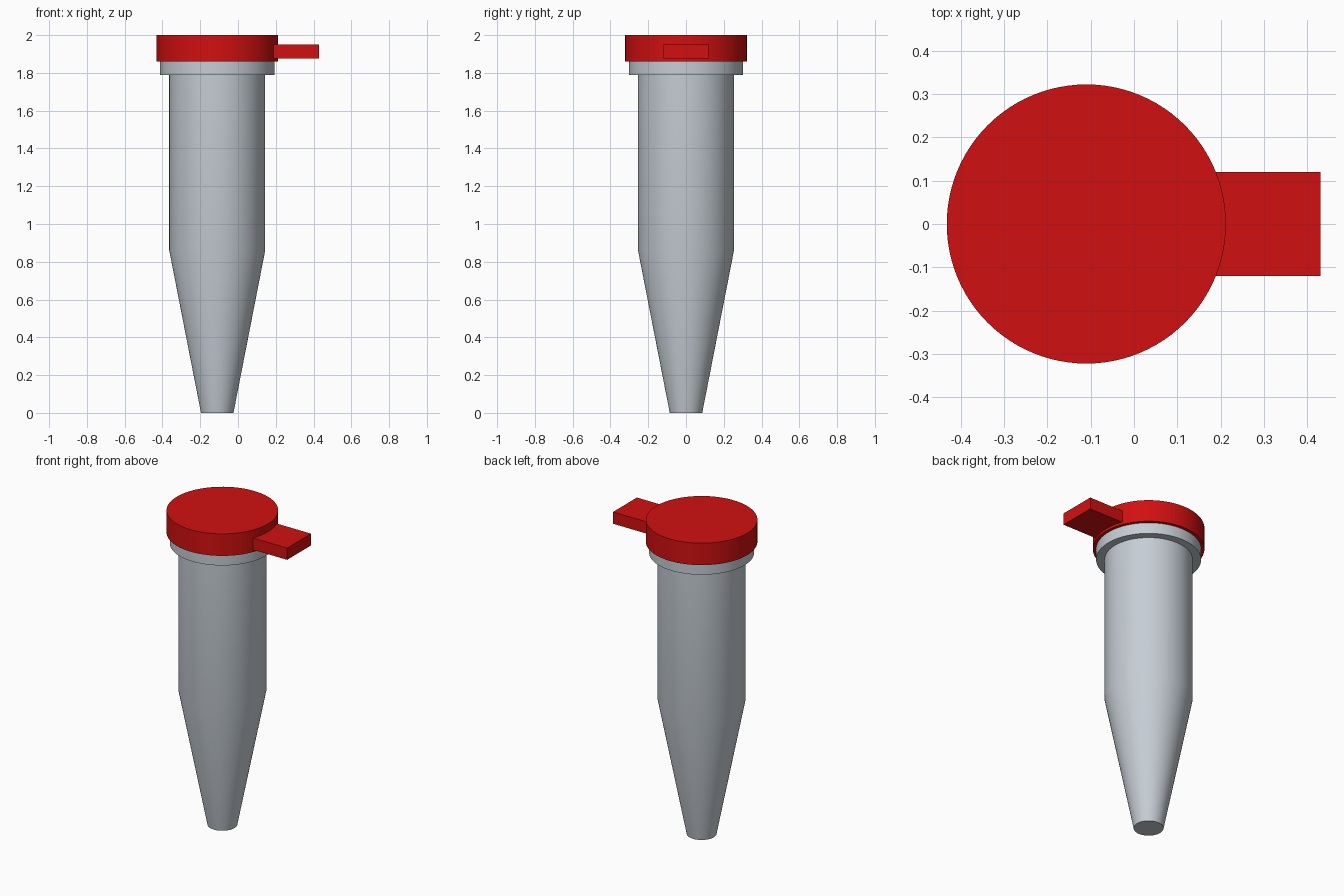
import bpy
import bmesh
import math

default = bpy.data.objects.get("Cube")
if default:
    bpy.data.objects.remove(default, do_unlink=True)

AXIS_X = -0.11
SIDES = 96


def make_material(name, rgb):
    mat = bpy.data.materials.new(name)
    mat.use_nodes = True
    color = (*rgb, 1.0)
    mat.diffuse_color = color
    mat.node_tree.nodes["Principled BSDF"].inputs["Base Color"].default_value = color
    return mat


def finish(name, bm, mat, smooth=False):
    bmesh.ops.recalc_face_normals(bm, faces=bm.faces)
    mesh = bpy.data.meshes.new(name)
    bm.to_mesh(mesh)
    bm.free()
    mesh.materials.append(mat)
    obj = bpy.data.objects.new(name, mesh)
    bpy.context.collection.objects.link(obj)
    if smooth:
        bpy.ops.object.select_all(action="DESELECT")
        obj.select_set(True)
        bpy.context.view_layer.objects.active = obj
        bpy.ops.object.shade_smooth_by_angle(angle=math.radians(30))
    return obj


def turned(name, profile, mat):
    """Closed round solid from (radius, height) pairs, bottom to top."""
    bm = bmesh.new()
    rings = []
    for r, z in profile:
        angles = [math.tau * i / SIDES for i in range(SIDES)]
        rings.append([bm.verts.new((AXIS_X + r * math.cos(a), r * math.sin(a), z))
                      for a in angles])
    for low, high in zip(rings, rings[1:]):
        for i in range(SIDES):
            j = (i + 1) % SIDES
            bm.faces.new((low[i], low[j], high[j], high[i]))
    bm.faces.new(rings[0])
    bm.faces.new(rings[-1])
    return finish(name, bm, mat, smooth=True)


def box(name, low, high, mat):
    bm = bmesh.new()
    bmesh.ops.create_cube(bm, size=1)
    for v in bm.verts:
        v.co = [(a + b) / 2 + c * (b - a) for a, b, c in zip(low, high, v.co)]
    return finish(name, bm, mat)


grey = make_material("pale grey plastic", (0.56, 0.61, 0.66))
red = make_material("red plastic", (0.64, 0.005, 0.005))

# Tube with tapered tip, and the rim under the lid
turned("tube_body", [(0.086, 0), (0.254, 0.86), (0.254, 1.80)], grey)
turned("tube_rim", [(0.303, 1.79), (0.303, 1.87)], grey)

# Lid with its opening tab
turned("lid", [(0.322, 1.86), (0.322, 2.0)], red)
box("lid_tab", (0.15, -0.12, 1.875), (0.43, 0.12, 1.95), red)
